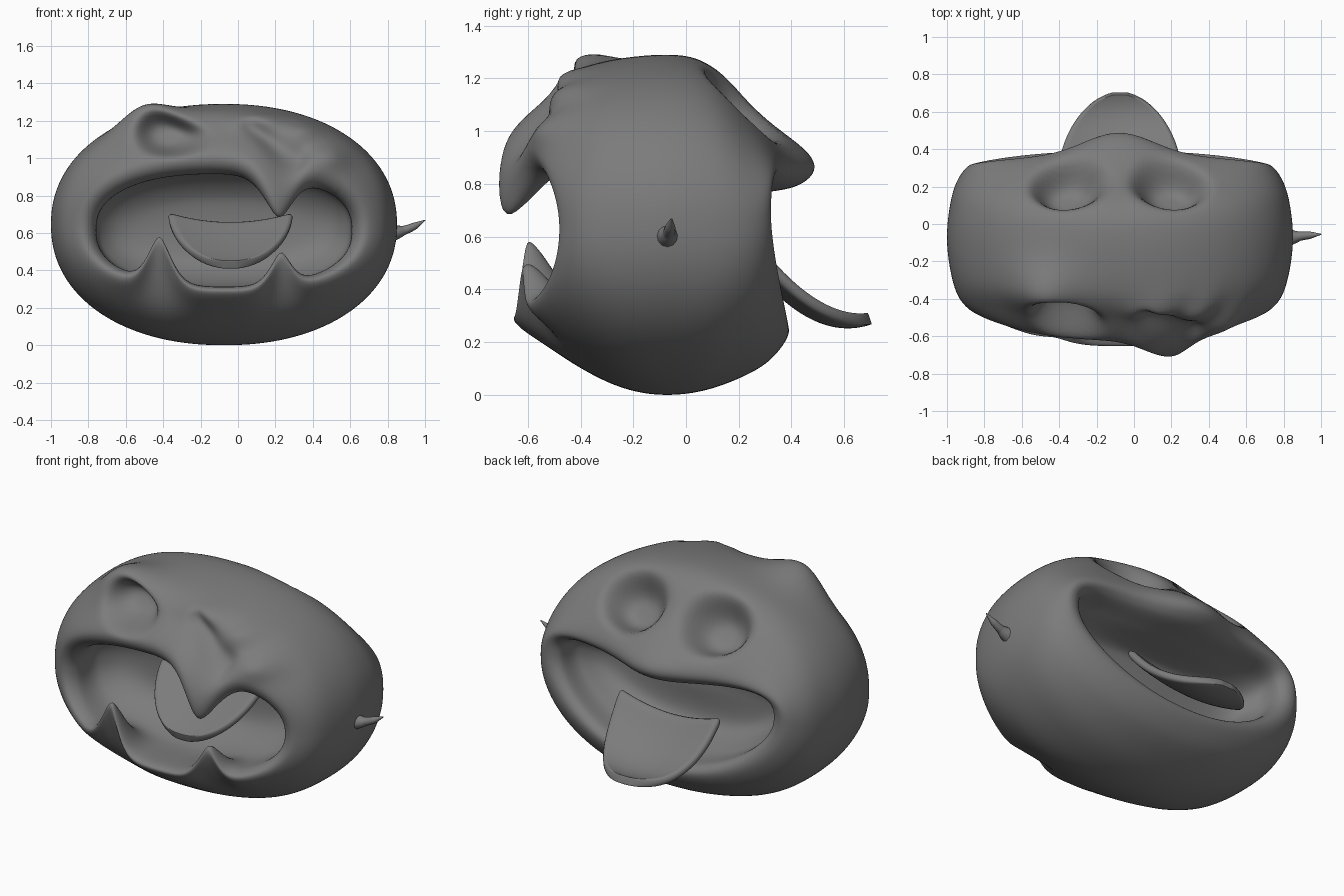
import bpy, bmesh, math
from mathutils import Vector

old = bpy.data.objects.get("Cube")
if old:
    bpy.data.objects.remove(old, do_unlink=True)

clay = bpy.data.materials.new("grey clay")
clay.use_nodes = True
clay.diffuse_color = (0.2, 0.2, 0.2, 1)
clay.node_tree.nodes["Principled BSDF"].inputs["Base Color"].default_value = (0.2, 0.2, 0.2, 1)


def finish(bm, name):
    bmesh.ops.recalc_face_normals(bm, faces=bm.faces)
    mesh = bpy.data.meshes.new(name)
    bm.to_mesh(mesh)
    bm.free()
    mesh.materials.append(clay)
    mesh.shade_smooth()
    obj = bpy.data.objects.new(name, mesh)
    bpy.context.collection.objects.link(obj)
    return obj


# Body loops from front mouth floor, over the outside, to back mouth floor:
# half width, top z, bottom z, y at the sides, y at the top, y at the bottom, squareness, smile lift
LOOPS = [
    (.01, .63, .61, -.13, -.13, -.13, 2, 0),
    (.48, .80, .43, -.15, -.16, -.16, 2.2, 0),
    (.66, .92, .32, -.26, -.30, -.34, 2.4, 0),
    (.69, .92, .31, -.43, -.55, -.59, 2.4, 0),
    (.76, 1.01, .25, -.48, -.62, -.605, 2.3, 0),
    (.85, 1.14, .12, -.41, -.51, -.43, 2.2, 0),
    (.90, 1.25, .03, -.28, -.36, -.25, 2.2, 0),
    (.925, 1.29, 0, -.08, -.08, -.08, 2.15, 0),
    (.905, 1.25, .025, .12, .09, .10, 2.2, 0),
    (.86, 1.10, .11, .25, .24, .29, 2.2, .04),
    (.79, .90, .22, .32, .36, .385, 2.3, .13),
    (.71, .80, .28, .29, .34, .36, 2.4, .16),
    (.67, .76, .30, .15, .22, .20, 2.4, .14),
    (.50, .72, .40, .03, .04, .03, 2.2, .05),
    (.01, .61, .59, .02, .02, .02, 2, 0),
]


def loop_at(s):
    """Smoothly interpolated loop settings."""
    i = min(int(s), len(LOOPS) - 2)
    t = s - i
    a, b, c, d = (LOOPS[min(max(i + k, 0), len(LOOPS) - 1)] for k in (-1, 0, 1, 2))
    return [q + t / 2 * (r - p + t * (2 * p - 5 * q + 4 * r - w + t * (3 * (q - r) + w - p)))
            for p, q, r, w in zip(a, b, c, d)]


# Sculpting dabs: centre, radii, pull, falloff power
DABS = [
    ((-.48, -.36, 1.17), (.18, .16, .15), (-.01, -.03, .09), 2),    # brow
    ((-.37, -.55, 1.11), (.165, .17, .085), (0, .17, -.01), 4),     # open eye
    ((.16, -.62, .98), (.18, .18, .13), (0, -.07, 0), 2),           # cheek over fang
    ((.50, -.48, 1.02), (.12, .15, .08), (0, -.06, 0), 2),          # outer cheek
    ((.12, -.45, 1.19), (.14, .15, .05), (0, -.04, .02), 2),        # upper lid
    ((.34, -.42, 1.13), (.10, .15, .05), (0, -.04, .02), 2),
    ((.22, -.61, .90), (.11, .11, .14), (0, -.05, -.29), 1.5),      # upper fang
    ((-.10, -.62, .33), (.60, .10, .10), (0, -.035, 0), 2),         # lower lip
    ((-.42, -.60, .33), (.09, .12, .12), (0, .02, .26), 1.6),       # lower fangs
    ((.23, -.60, .33), (.08, .12, .11), (0, .01, .18), 1.6),
    ((-.08, .37, .87), (.26, .16, .16), (0, .12, 0), 2),            # back lip point
]
for k in range(7):                                                  # shut eye crease
    DABS.append(((.06 + .045 * k, -.53, 1.17 - .022 * k), (.04, .2, .035), (0, .035, -.005), 2))
for x in (-.35, .19):                                               # back eye sockets
    DABS.append(((x, .21, 1.11), (.17, .14, .145), (0, -.11, -.13), 4))


def sculpt(p):
    move = Vector()
    for centre, radii, pull, power in DABS:
        d = math.sqrt(sum(((p[i] - centre[i]) / radii[i]) ** 2 for i in range(3)))
        if d < 3:
            move += Vector(pull) * math.exp(-d ** power)
    return p + move


def body():
    bm = bmesh.new()
    around, steps = 256, 10
    rings = []
    for j in range((len(LOOPS) - 1) * steps + 1):
        w, top, bot, y_side, y_top, y_bot, n, lift = loop_at(j / steps)
        mid = (top + bot) / 2
        ring = []
        for k in range(around):
            a = math.tau * k / around
            c, s = math.cos(a), math.sin(a)
            fx = math.copysign(abs(c) ** (2 / n), c)
            fz = math.copysign(abs(s) ** (2 / n), s)
            y = y_side + ((y_top if s > 0 else y_bot) - y_side) * abs(s) ** 1.7
            z = mid + (top - bot) / 2 * fz + lift * fx * fx
            ring.append(bm.verts.new(sculpt(Vector((-.075 + w * fx, y, z)))))
        rings.append(ring)
    for r, q in zip(rings, rings[1:]):
        for k in range(around):
            m = (k + 1) % around
            bm.faces.new((r[k], r[m], q[m], q[k]))
    bm.faces.new(rings[0])
    bm.faces.new(rings[-1])
    finish(bm, "body")


def tongue(name, y_root, y_tip, z_low, drop, bend, tip_curl, edge_curl, x_mid):
    """Curled sheet that narrows to a rounded tip."""
    bm = bmesh.new()
    rows, cols = 20, 16
    grid = []
    for i in range(rows + 1):
        t = .995 * math.sin(math.pi / 2 * i / rows)
        half = .335 * math.sqrt(1 - t ** 1.8)
        row = []
        for j in range(cols + 1):
            v = 2 * j / cols - 1
            z = z_low + drop * (1 - t) ** bend + tip_curl * t ** 4 + edge_curl * v * v * (1 - t * t)
            row.append(bm.verts.new((x_mid + half * v, y_root + (y_tip - y_root) * t, z)))
        grid.append(row)
    for r, q in zip(grid, grid[1:]):
        for j in range(cols):
            bm.faces.new((r[j], r[j + 1], q[j + 1], q[j]))
    obj = finish(bm, name)
    solid = obj.modifiers.new("thickness", 'SOLIDIFY')
    solid.thickness, solid.offset = .045, 0
    obj.modifiers.new("rounding", 'SUBSURF').levels = 1


def side_spike():
    curve = bpy.data.curves.new("side_spike", 'CURVE')
    curve.dimensions = '3D'
    curve.bevel_depth = 1
    curve.bevel_resolution = 4
    curve.use_fill_caps = True
    path = [(.80, -.07, .60, .06), (.85, -.07, .605, .038), (.89, -.065, .615, .024),
            (.94, -.06, .635, .02), (1.0, -.055, .668, .003)]
    spline = curve.splines.new('BEZIER')
    spline.bezier_points.add(len(path) - 1)
    for point, (x, y, z, r) in zip(spline.bezier_points, path):
        point.co, point.radius = (x, y, z), r
        point.handle_left_type = point.handle_right_type = 'AUTO'
    curve.materials.append(clay)
    bpy.context.collection.objects.link(bpy.data.objects.new("side_spike", curve))


body()
tongue("front_tongue", -.18, -.48, .43, .22, 1.2, 0, .05, -.04)
tongue("back_tongue", .25, .70, .25, .27, 2.2, .04, .06, -.075)
side_spike()
